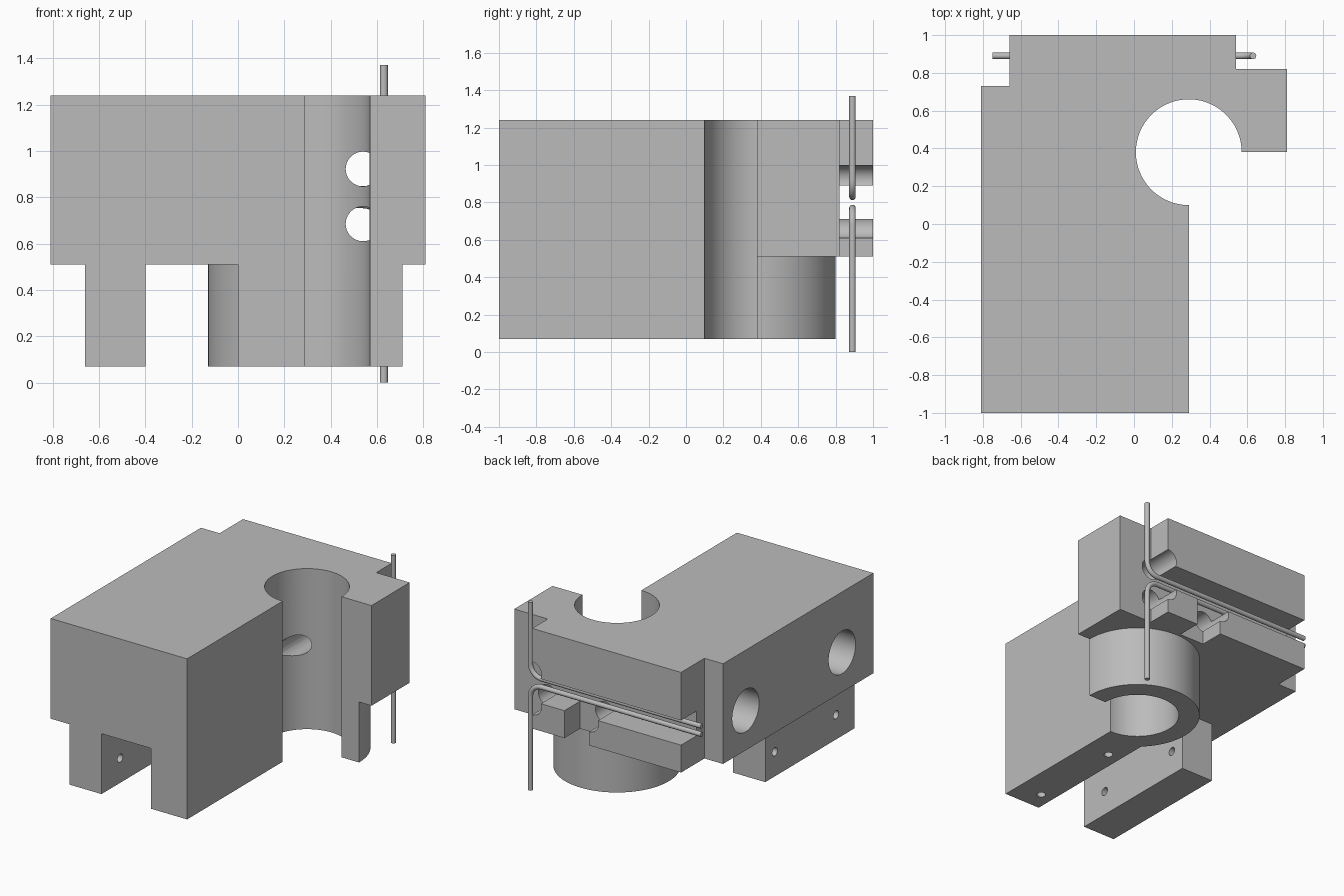
import bpy, bmesh, math
from mathutils import Matrix, Vector

cube = bpy.data.objects.get("Cube")
if cube:
    bpy.data.objects.remove(cube, do_unlink=True)

grey = bpy.data.materials.new("plain grey")
grey.use_nodes = True
GREY = (0.5, 0.5, 0.5, 1)
grey.diffuse_color = GREY
grey.node_tree.nodes["Principled BSDF"].inputs["Base Color"].default_value = GREY


def add_object(name, bm):
    bmesh.ops.recalc_face_normals(bm, faces=bm.faces)
    mesh = bpy.data.meshes.new(name)
    bm.to_mesh(mesh)
    bm.free()
    mesh.materials.append(grey)
    obj = bpy.data.objects.new(name, mesh)
    bpy.context.collection.objects.link(obj)
    return obj


def prism(name, outline, z0, z1):
    bm = bmesh.new()
    face = bm.faces.new([bm.verts.new((x, y, z0)) for x, y in outline])
    top = bmesh.ops.extrude_face_region(bm, geom=[face])["geom"]
    moved = [v for v in top if isinstance(v, bmesh.types.BMVert)]
    bmesh.ops.translate(bm, verts=moved, vec=(0, 0, z1 - z0))
    return add_object(name, bm)


def box(name, x0, x1, y0, y1, z0, z1):
    return prism(name, [(x0, y0), (x1, y0), (x1, y1), (x0, y1)], z0, z1)


def rod(name, start, end, radius, sides=96):
    a, b = Vector(start), Vector(end)
    turn = (b - a).to_track_quat('Z', 'Y').to_matrix().to_4x4()
    bm = bmesh.new()
    bmesh.ops.create_cone(bm, cap_ends=True, segments=sides, radius1=radius, radius2=radius,
                          depth=(b - a).length, matrix=Matrix.Translation((a + b) / 2) @ turn)
    return add_object(name, bm)


def combine(target, tool, operation):
    tool.hide_render = True
    mod = target.modifiers.new(operation.lower(), 'BOOLEAN')
    mod.operation, mod.solver, mod.object = operation, 'EXACT', tool
    bpy.context.view_layer.objects.active = target
    bpy.ops.object.modifier_apply(modifier=mod.name)
    bpy.data.objects.remove(tool, do_unlink=True)


def smooth(obj):
    bpy.ops.object.select_all(action='DESELECT')
    obj.select_set(True)
    bpy.context.view_layer.objects.active = obj
    bpy.ops.object.shade_smooth_by_angle(angle=math.radians(30))


# Upper block with stepped rear corners
BASE, UNDER, TOP = 0.07, 0.51, 1.24
BORE_X, BORE_Y = 0.29, 0.38
body = prism("housing_block", [(-0.81, -1), (0.81, -1), (0.81, 0.82), (0.54, 0.82),
                               (0.54, 1), (-0.66, 1), (-0.66, 0.73), (-0.81, 0.73)], UNDER, TOP)

# Two lower rails and the round boss
for part in (box("left_rail", -0.66, -0.40, -1, 0.03, BASE, 0.56),
             box("right_rail", 0, 0.4, -1, BORE_Y, BASE, 0.56),
             rod("bore_boss", (BORE_X, BORE_Y, BASE), (BORE_X, BORE_Y, 0.56), 0.42)):
    combine(body, part, 'UNION')

# Open quarter, main bore, rear wire slot and the gap below it
cutters = [box("open_quarter", BORE_X, 1, -1.1, BORE_Y, 0, 1.4),
           rod("bore", (BORE_X, BORE_Y, 0), (BORE_X, BORE_Y, 1.4), 0.28, 128),
           box("wire_slot", -0.9, 0.9, 0.82, 1.1, 0.71, 0.89),
           box("strip_gap", 0.08, 0.28, 0.82, 1.1, 0.4, 0.8)]

# Cross holes from the rear into the bore
for x, z in ((0.54, 0.922), (0.54, 0.685), (0.08, 0.685)):
    cutters.append(rod("cross_hole", (x, 0.41, z), (x, 1.1, z), 0.075, 64))

# Large blind side holes
for y in (-0.64, 0.47):
    cutters.append(rod("side_hole", (-0.9, y, 0.8), (-0.42, y, 0.8), 0.155, 64))

# Small rail holes: through the left rail, up into the right rail
for y in (-0.785, -0.08):
    cutters.append(rod("rail_pin_hole", (-0.7, y, 0.25), (-0.35, y, 0.25), 0.03, 32))
    cutters.append(rod("rail_screw_hole", (0.1, y - 0.07, 0), (0.1, y - 0.07, 0.4), 0.03, 32))

for cutter in cutters:
    combine(body, cutter, 'DIFFERENCE')
smooth(body)


# Bent wires lying in the slot
def wire(name, z_end, z_run, direction):
    bend, x, y = 0.09, 0.63, 0.89
    path = [(x, y, z_end)]
    for i in range(13):
        a = math.pi / 2 * i / 12
        path.append((x - bend + bend * math.cos(a), y, z_run + direction * bend * (1 - math.sin(a))))
    path.append((-0.75, y, z_run))
    curve = bpy.data.curves.new(name, 'CURVE')
    curve.dimensions = '3D'
    curve.bevel_depth, curve.bevel_resolution, curve.use_fill_caps = 0.0175, 6, True
    spline = curve.splines.new('POLY')
    spline.points.add(len(path) - 1)
    for point, co in zip(spline.points, path):
        point.co = (*co, 1)
    curve.materials.append(grey)
    obj = bpy.data.objects.new(name, curve)
    bpy.context.collection.objects.link(obj)
    bpy.ops.object.select_all(action='DESELECT')
    obj.select_set(True)
    bpy.context.view_layer.objects.active = obj
    bpy.ops.object.convert(target='MESH')
    smooth(bpy.context.view_layer.objects.active)


wire("upper_wire", 1.37, 0.83, 1)
wire("lower_wire", 0, 0.77, -1)
